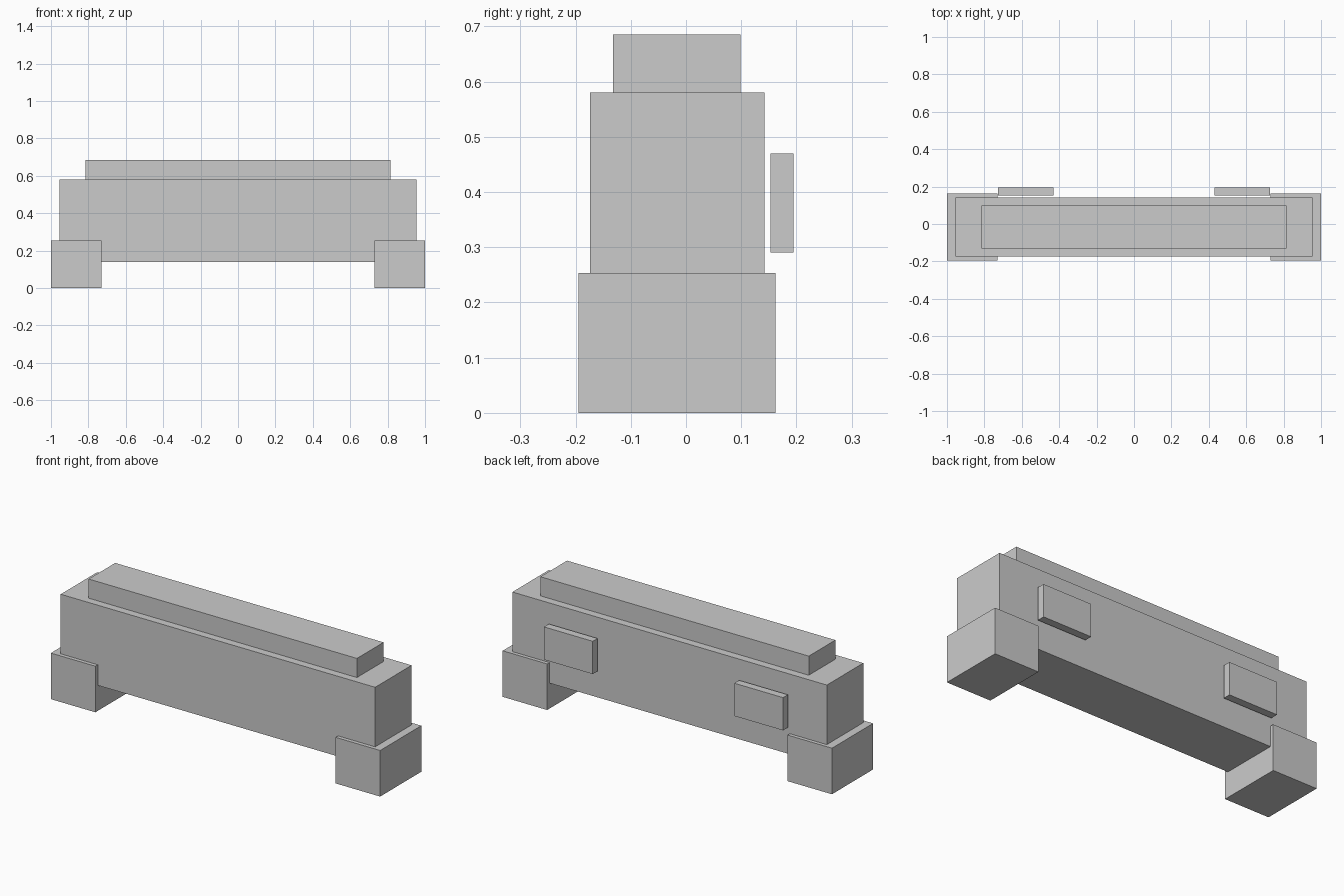
import bpy

if "Cube" in bpy.data.objects:
    bpy.data.objects.remove(bpy.data.objects["Cube"])


def box(name, x, y, z):
    """Add a box spanning the given (min, max) ranges."""
    spans = (x, y, z)
    bpy.ops.mesh.primitive_cube_add(size=1, location=[(a + b) / 2 for a, b in spans])
    obj = bpy.context.object
    obj.name = name
    obj.scale = [b - a for a, b in spans]
    bpy.ops.object.transform_apply(location=False, rotation=False, scale=True)
    return obj


# Long main beam and the raised cap on top of it
box("main_body", (-0.955, 0.955), (-0.174, 0.142), (0.14, 0.58))
box("top_cap", (-0.815, 0.815), (-0.132, 0.099), (0.58, 0.685))

# Mirrored end feet and the plates standing just off the back face
for side, s in (("left", -1), ("right", 1)):
    box(f"{side}_foot", sorted((s * 0.73, s * 1.0)), (-0.195, 0.162), (0.0, 0.253))
    box(f"{side}_back_plate", sorted((s * 0.43, s * 0.726)), (0.153, 0.195), (0.29, 0.47))
